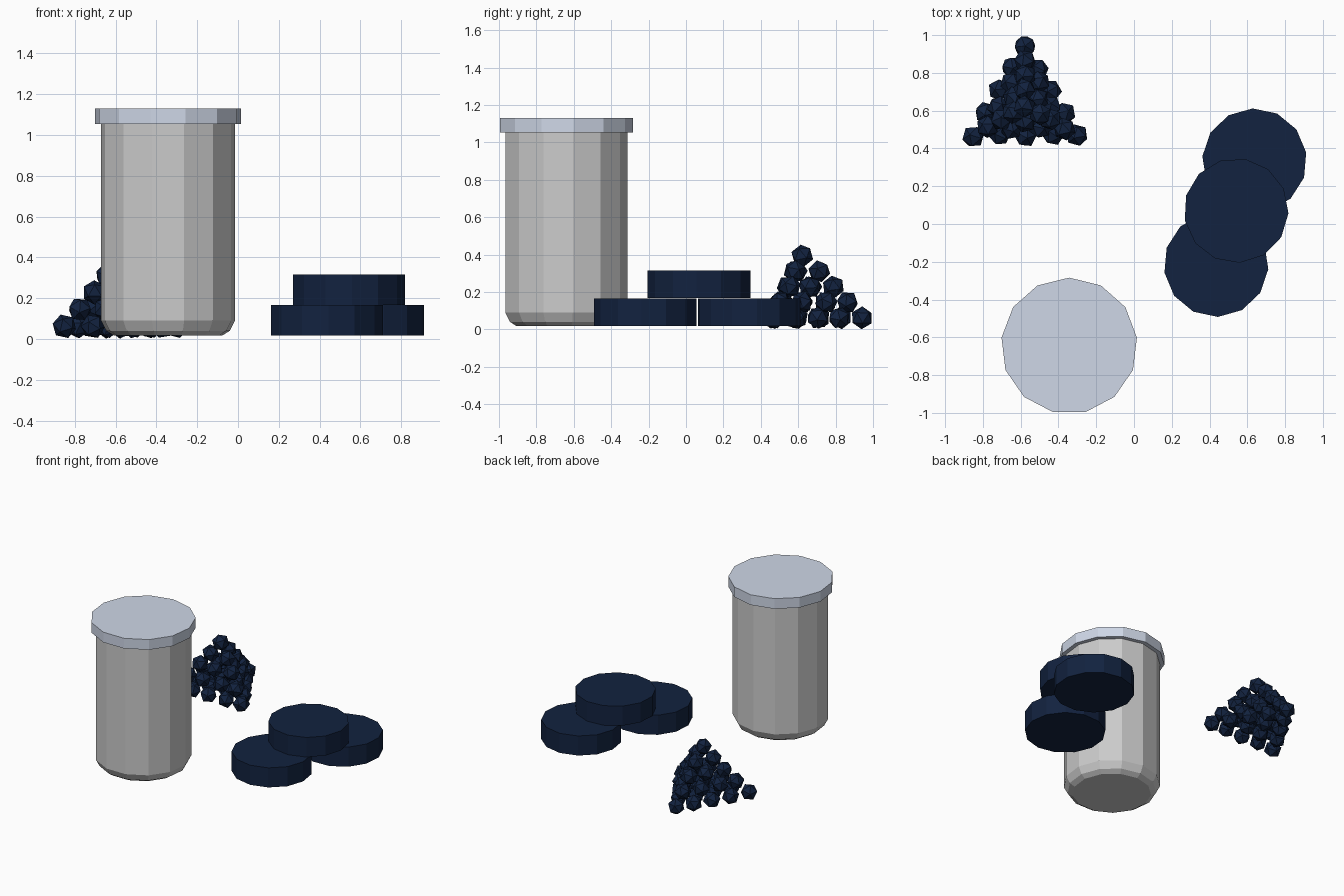
import bpy, bmesh, math, random
from mathutils import Matrix, Vector, Euler

if "Cube" in bpy.data.objects:
    bpy.data.objects.remove(bpy.data.objects["Cube"])

random.seed(4)
SIDES = 13


def material(name, color):
    m = bpy.data.materials.new(name)
    m.diffuse_color = (*color, 1)
    m.use_nodes = True
    m.node_tree.nodes["Principled BSDF"].inputs["Base Color"].default_value = m.diffuse_color
    return m


navy = material("navy", (0.006, 0.016, 0.05))
pale_metal = material("pale_metal", (0.62, 0.68, 0.80))


def add_object(name, bm, mat=None):
    bmesh.ops.recalc_face_normals(bm, faces=bm.faces)
    mesh = bpy.data.meshes.new(name)
    bm.to_mesh(mesh)
    bm.free()
    ob = bpy.data.objects.new(name, mesh)
    bpy.context.collection.objects.link(ob)
    if mat:
        mesh.materials.append(mat)
    return ob


def turned(name, profile, location, phase, mat=None):
    """Closed low-poly solid from (radius, height) pairs, bottom to top."""
    bm = bmesh.new()
    rings = []
    for r, z in profile:
        angles = [math.radians(phase) + math.tau * i / SIDES for i in range(SIDES)]
        rings.append([bm.verts.new((r * math.cos(a), r * math.sin(a), z)) for a in angles])
    for low, high in zip(rings, rings[1:]):
        for i in range(SIDES):
            j = (i + 1) % SIDES
            bm.faces.new((low[i], low[j], high[j], high[i]))
    bm.faces.new(rings[0])
    bm.faces.new(rings[-1])
    ob = add_object(name, bm, mat)
    ob.location = location
    return ob


# Jar body with rounded base, and its overhanging lid
jar = (-0.343, -0.645, 0)
turned("jar_body", [(0.27, 0.018), (0.305, 0.04), (0.331, 0.09), (0.331, 1.054)], jar, 90)
turned("jar_lid", [(0.361, 1.053), (0.361, 1.13)], jar, 90, pale_metal)

# Three stacked tablets: two on the ground, one resting across them
tablets = [("front_tablet", 0.435, -0.215, 0.018, -5),
           ("back_tablet", 0.638, 0.335, 0.018, 9),
           ("top_tablet", 0.541, 0.071, 0.167, -3)]
for name, x, y, z, phase in tablets:
    turned(name, [(0.277, 0), (0.277, 0.148)], (x, y, z), phase, navy)

# Pyramid pile of faceted grains, five per edge at the bottom
bm = bmesh.new()
centre = Vector((-0.573, 0.627, 0.062))
step, layer_height, radius = 0.137, 0.083, 0.061
for layer in range(5):
    n = 5 - layer
    for row in range(n):
        for col in range(n - row):
            x = (col - (n - 1 - row) / 2) * step
            y = (row - (n - 1) / 3) * step * math.sqrt(3) / 2
            pos = centre + Vector((x, y, layer * layer_height))
            pos.x += random.uniform(-0.008, 0.008)
            pos.y += random.uniform(-0.008, 0.008)
            turn = Euler([random.uniform(0, math.tau) for _ in range(3)]).to_matrix().to_4x4()
            bmesh.ops.create_icosphere(bm, subdivisions=1, radius=radius,
                                       matrix=Matrix.Translation(pos) @ turn)
add_object("grain_pile", bm, navy)
